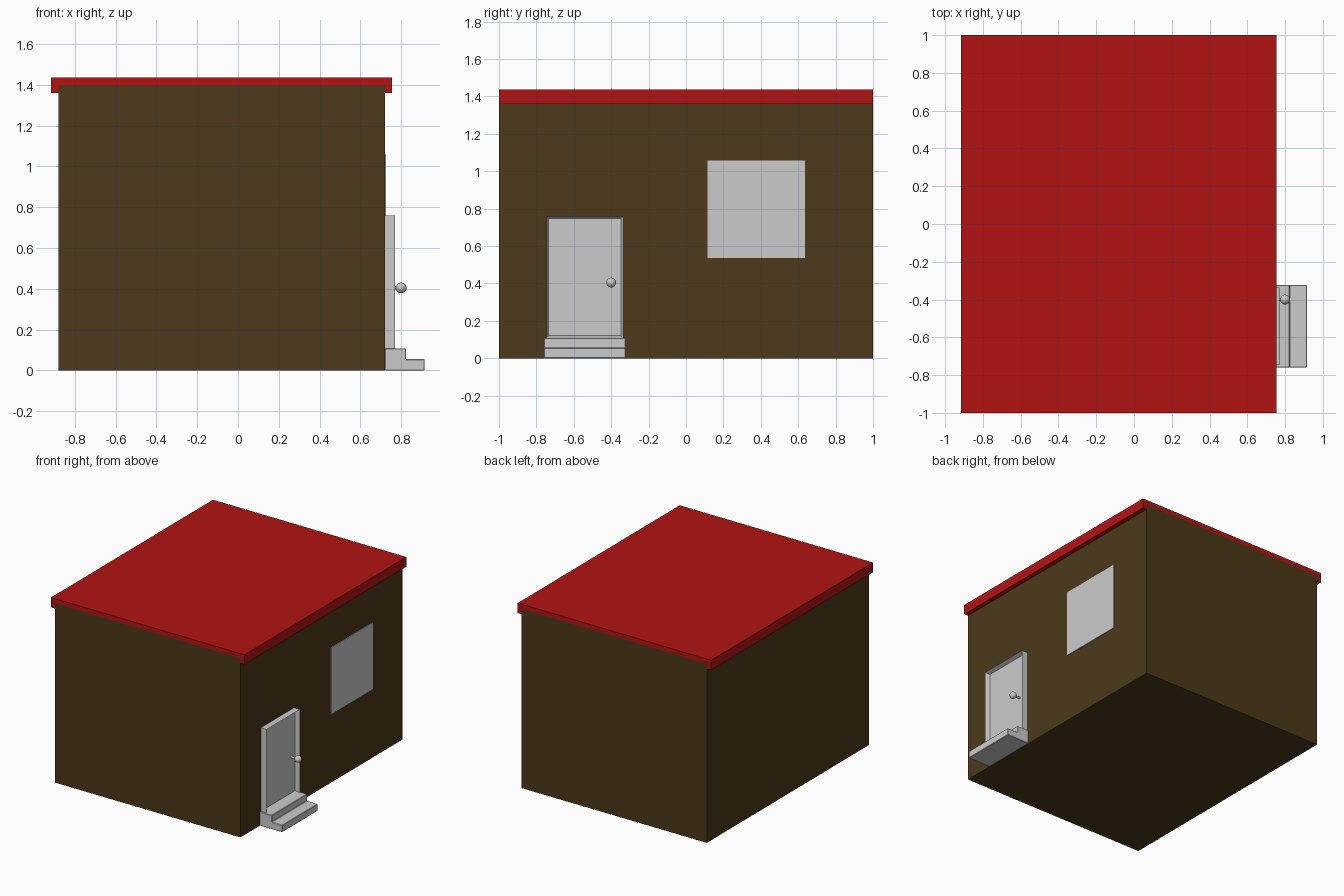
import bpy, bmesh, math

if "Cube" in bpy.data.objects:
    bpy.data.objects.remove(bpy.data.objects["Cube"])


def material(name, color):
    m = bpy.data.materials.new(name)
    m.diffuse_color = (*color, 1)
    m.use_nodes = True
    m.node_tree.nodes["Principled BSDF"].inputs["Base Color"].default_value = m.diffuse_color
    return m


def prism(name, outline, y0, y1, mat=None):
    """Extrude an x-z outline along y."""
    bm = bmesh.new()
    face = bm.faces.new([bm.verts.new((x, y0, z)) for x, z in outline])
    ext = bmesh.ops.extrude_face_region(bm, geom=[face])
    verts = [g for g in ext["geom"] if isinstance(g, bmesh.types.BMVert)]
    bmesh.ops.translate(bm, verts=verts, vec=(0, y1 - y0, 0))
    bmesh.ops.recalc_face_normals(bm, faces=bm.faces[:])
    mesh = bpy.data.meshes.new(name)
    bm.to_mesh(mesh)
    bm.free()
    ob = bpy.data.objects.new(name, mesh)
    bpy.context.collection.objects.link(ob)
    if mat:
        mesh.materials.append(mat)
    return ob


def box(name, x, y, z, mat=None):
    outline = [(x[0], z[0]), (x[1], z[0]), (x[1], z[1]), (x[0], z[1])]
    return prism(name, outline, *y, mat)


brown = material("brown", (0.072, 0.041, 0.011))
red = material("red", (0.44, 0.007, 0.0065))

WALL = 0.72  # outer face of the door wall

# House body
box("walls", (-0.88, WALL), (-1, 1), (0, 1.40), brown)

# Flat roof with a lip hanging over each side wall
prism("roof", [(-0.917, 1.36), (-0.88, 1.36), (-0.88, 1.40), (WALL, 1.40),
               (WALL, 1.36), (0.755, 1.36), (0.755, 1.437), (-0.917, 1.437)],
      -1, 1, red)

# Window pane
box("window", (WALL, 0.726), (0.115, 0.635), (0.535, 1.058))

# Door with a thin raised border around a recessed panel
door = box("door", (WALL, 0.77), (-0.747, -0.335), (0.108, 0.76))
bm = bmesh.new()
bm.from_mesh(door.data)
bm.normal_update()
front = [f for f in bm.faces if f.normal.x > 0.9]
bmesh.ops.inset_region(bm, faces=front, thickness=0.018)
bmesh.ops.translate(bm, verts=front[0].verts[:], vec=(-0.033, 0, 0))
bm.to_mesh(door.data)
bm.free()

# Two entrance steps with softened edges
steps = prism("steps", [(WALL, 0), (0.915, 0), (0.915, 0.055), (0.823, 0.055),
                        (0.823, 0.108), (WALL, 0.108)], -0.76, -0.322)
bevel = steps.modifiers.new("soft_edges", "BEVEL")
bevel.width = 0.003
bevel.segments = 1

# Door knob and its stem
bpy.ops.mesh.primitive_uv_sphere_add(segments=32, ring_count=16, radius=0.026,
                                     location=(0.80, -0.40, 0.405))
bpy.context.object.name = "door_knob"
bpy.ops.object.shade_smooth()
bpy.ops.mesh.primitive_cylinder_add(vertices=24, radius=0.008, depth=0.06,
                                    location=(0.765, -0.40, 0.405),
                                    rotation=(0, math.pi / 2, 0))
bpy.context.object.name = "knob_stem"
bpy.ops.object.shade_smooth_by_angle()
